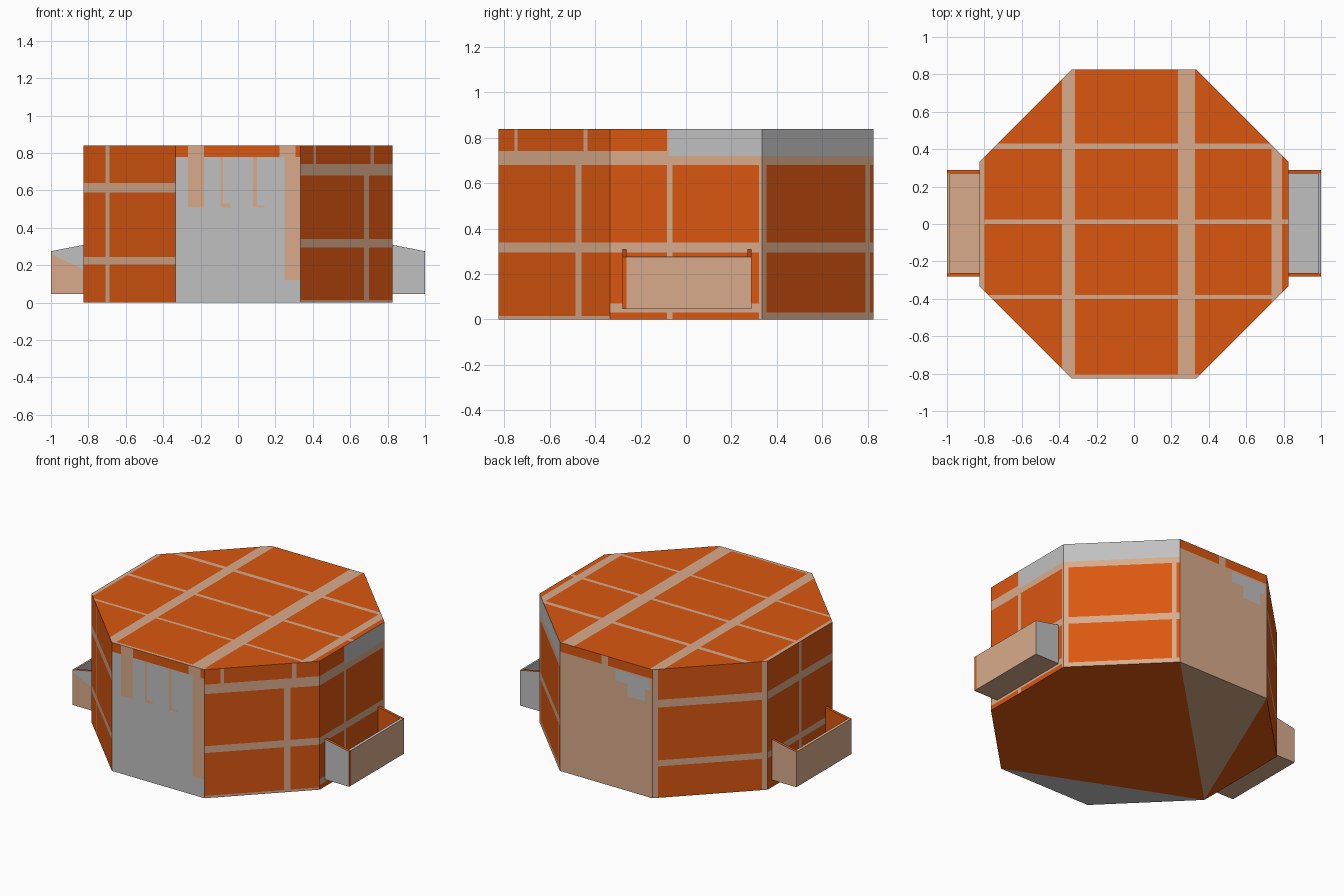
import bpy, bmesh
from mathutils import Vector

if "Cube" in bpy.data.objects:
    bpy.data.objects.remove(bpy.data.objects["Cube"])

# Flat colours
def mat(name, rgb):
    m = bpy.data.materials.new(name)
    m.diffuse_color = (*rgb, 1)
    m.use_nodes = True
    m.node_tree.nodes["Principled BSDF"].inputs["Base Color"].default_value = m.diffuse_color
    return m

MATS = [mat("tile_orange", (0.70, 0.096, 0.005)),
        mat("grout_tan", (0.69, 0.41, 0.26)),
        mat("plain_grey", (0.53, 0.53, 0.53))]
O, T, G = 0, 1, 2
H, A, B = 0.84, 0.335, 0.825

def finish(bm, name):
    me = bpy.data.meshes.new(name)
    bm.to_mesh(me)
    bm.free()
    for m in MATS:
        me.materials.append(m)
    ob = bpy.data.objects.new(name, me)
    bpy.context.collection.objects.link(ob)
    return ob

# Octagon corners, counterclockwise from the front left
P = [Vector((x, y, 0)) for x, y in
     [(-A, -B), (A, -B), (B, -A), (B, A), (A, B), (-A, B), (-B, A), (-B, -A)]]

def bands(*zs):
    return [(0, 1, a, b, T) for a, b in zs]

right_bands = bands((.68, .742), (.295, .34))
left_bands = bands((.59, .64), (.205, .245))

# Per wall: base colour and painted rectangles (u0, u1, z0, z1, colour)
WALLS = [
    (G, [(0, 1, .78, H, O), (.10, .23, .51, H, T), (.36, .38, .53, .78, T),
         (.36, .44, .51, .53, T), (.62, .65, .51, .78, T), (.62, .71, .51, .52, T),
         (.87, 1, .12, .78, T), (.83, .96, .78, H, T)]),
    (O, right_bands + [(.69, .745, 0, .68, T), (.14, .17, .74, H, T),
                       (.76, .80, .74, H, T), (0, 1, 0, .015, T)]),
    (O, right_bands + bands((.03, .07)) + [(.375, .41, 0, H, T), (.98, 1, 0, .72, T),
                                           (.385, 1, .72, H, G)]),
    (O, right_bands + bands((0, .03)) + [(0, .04, 0, .72, T), (.93, .97, 0, .72, T),
                                         (0, 1, .72, H, G)]),
    (T, [(0, .45, .78, H, O), (.52, 1, .78, H, O), (.6, .97, .70, .77, G),
         (.73, .92, .62, .70, G)]),
    (O, left_bands + [(0, .05, 0, H, T), (.95, 1, 0, H, T)]),
    (O, left_bands + [(.48, .52, 0, H, T)]),
    (O, left_bands + [(.24, .28, 0, H, T)]),
]

# Octagonal body: each wall is gridded along its paint lines
bm = bmesh.new()
for i, (base, rects) in enumerate(WALLS):
    p, q = P[i], P[(i + 1) % 8]
    us = sorted({0, 1} | {r[0] for r in rects} | {r[1] for r in rects})
    zs = sorted({0, H} | {r[2] for r in rects} | {r[3] for r in rects})
    grid = [[bm.verts.new(p.lerp(q, u) + Vector((0, 0, z))) for u in us] for z in zs]
    for j in range(len(zs) - 1):
        for k in range(len(us) - 1):
            f = bm.faces.new((grid[j][k], grid[j][k + 1], grid[j + 1][k + 1], grid[j + 1][k]))
            u, z = (us[k] + us[k + 1]) / 2, (zs[j] + zs[j + 1]) / 2
            f.material_index = base
            for a, b, c, d, col in rects:
                if a < u < b and c < z < d:
                    f.material_index = col

# Underside: fan from the left front corner
for i in range(6):
    f = bm.faces.new([bm.verts.new(P[k]) for k in (7, (i + 1) % 8, i)])
    f.material_index = {0: G, 4: T}.get(i, O)
finish(bm, "octagon_body")

# Tiled top, cut along the grout lines
XL = [(-.84, -.80), (-.385, -.315), (.235, .325), (.735, .79)]
YL = [(-.83, -.805), (-.40, -.38), (0, .025), (.40, .43)]
bm = bmesh.new()
bm.faces.new([bm.verts.new(p + Vector((0, 0, H))) for p in P])
for axis, lines in ((0, XL), (1, YL)):
    for pair in lines:
        for c in pair:
            co, no = Vector(), Vector()
            co[axis], no[axis] = c, 1
            bmesh.ops.bisect_plane(bm, geom=bm.verts[:] + bm.edges[:] + bm.faces[:],
                                   plane_co=co, plane_no=no, dist=1e-5)
for f in bm.faces:
    c = f.calc_center_bounds()
    f.material_index = T if (any(a < c.x < b for a, b in XL) or
                             any(a < c.y < b for a, b in YL)) else O
finish(bm, "tiled_top")

# Open side trays made from extruded xz profiles
def prism(bm, prof, y0, y1):
    a = [bm.verts.new((x, y0, z)) for x, z in prof]
    b = [bm.verts.new((x, y1, z)) for x, z in prof]
    bm.faces.new(a)
    bm.faces.new(b[::-1])
    n = len(prof)
    for i in range(n):
        j = (i + 1) % n
        bm.faces.new((a[i], b[i], b[j], a[j]))

def tray(name, s):
    bm = bmesh.new()
    end = [(s * .82, .045), (s, .045), (s, .275), (s * .82, .31)]
    prism(bm, end, -.28, -.262)
    prism(bm, end, .27, .288)
    prism(bm, [(s * .985, .045), (s, .045), (s, .275), (s * .985, .278)], -.262, .27)
    prism(bm, [(s * .82, .045), (s * .985, .045), (s * .985, .06), (s * .82, .06)], -.262, .27)
    cut = Vector((-1, 0, .26))
    if s < 0:
        bmesh.ops.bisect_plane(bm, geom=bm.verts[:] + bm.edges[:] + bm.faces[:],
                               plane_co=cut, plane_no=(.426, 0, .905), dist=1e-5)
    bmesh.ops.recalc_face_normals(bm, faces=bm.faces[:])
    for f in bm.faces:
        c, n = f.calc_center_median(), f.normal
        col = T
        if abs(n.y) > .9:
            if n.y * c.y < 0:
                col = O                      # inner end walls
            elif s > 0:
                col = G                      # right tray ends
            elif n.y < 0 and (c - cut).dot(Vector((.426, 0, .905))) > 0:
                col = G                      # left tray front corner
        elif n.z > .9:
            col = O if abs(c.y) > .26 else (G if s > 0 else T)
        elif n.x * s < -.9:
            col = G
        elif n.x * s > .9 and c.y < -.262 and s > 0:
            col = O
        f.material_index = col
    finish(bm, name)

tray("right_tray", 1)
tray("left_tray", -1)
